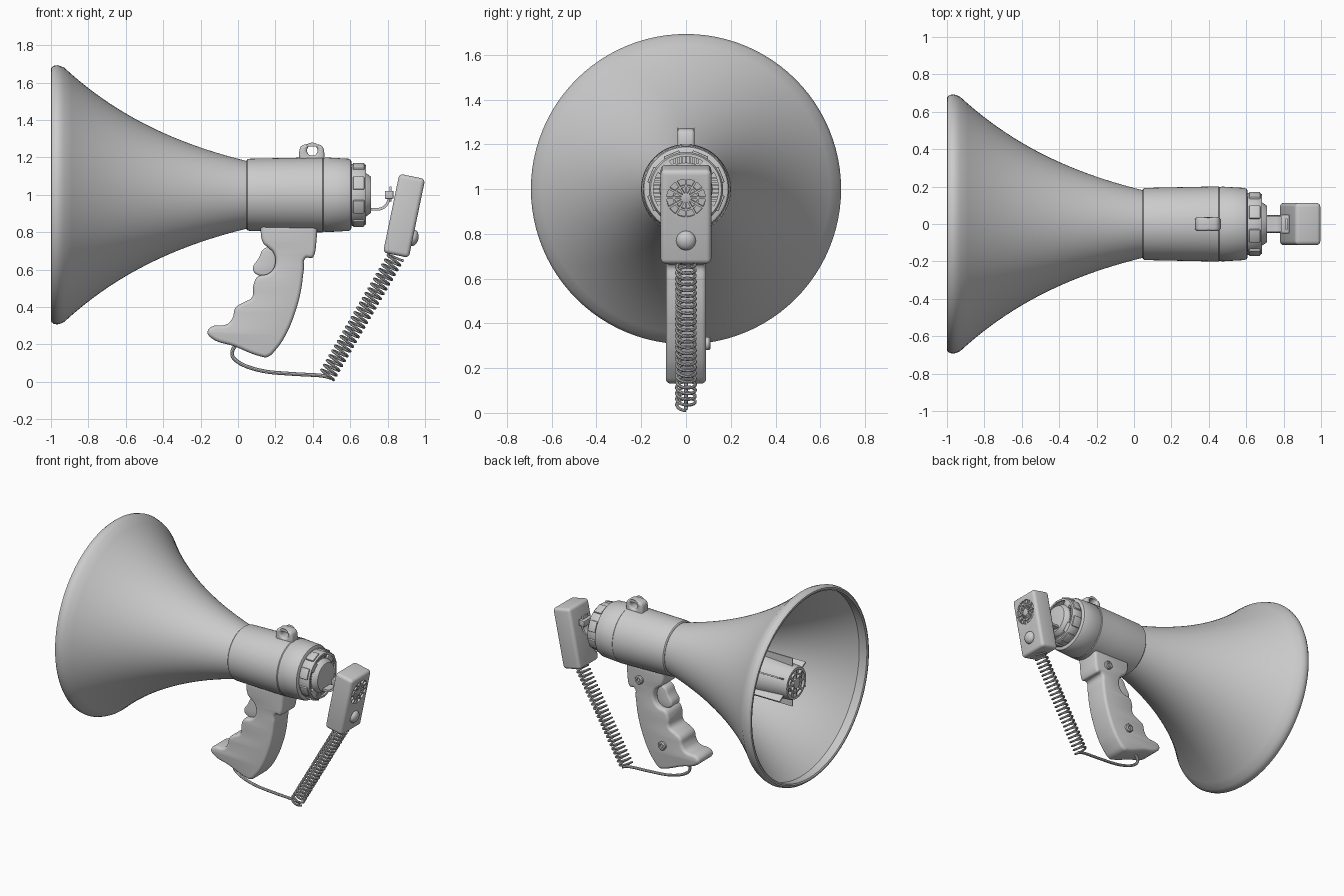
import bpy, bmesh, math
from math import sin, cos, pi, radians
from mathutils import Matrix, Vector

if "Cube" in bpy.data.objects:
    bpy.data.objects.remove(bpy.data.objects["Cube"])

AXIS = Matrix.Translation((0, 0, 1))           # horn axis runs along x at z = 1
MIC = Matrix.Translation((.888, 0, .888)) @ Matrix.Rotation(radians(11.7), 4, 'Y')


def smooth(obj, angle=35):
    bpy.ops.object.select_all(action='DESELECT')
    obj.select_set(True)
    bpy.context.view_layer.objects.active = obj
    bpy.ops.object.shade_smooth_by_angle(angle=radians(angle))
    return obj


def add_mesh(name, bm, mat=Matrix()):
    bmesh.ops.remove_doubles(bm, verts=bm.verts, dist=1e-5)
    bmesh.ops.recalc_face_normals(bm, faces=bm.faces)
    bm.transform(mat)
    me = bpy.data.meshes.new(name)
    bm.to_mesh(me)
    bm.free()
    obj = bpy.data.objects.new(name, me)
    bpy.context.collection.objects.link(obj)
    return smooth(obj)


def lathe(name, profile, mat=AXIS, n=64):
    """Spin an (x, radius) profile round the x axis."""
    bm = bmesh.new()
    vs = [bm.verts.new((x, 0, r)) for x, r in profile]
    es = [bm.edges.new(p) for p in zip(vs, vs[1:])]
    bmesh.ops.spin(bm, geom=vs + es, cent=(0, 0, 0), axis=(1, 0, 0), angle=2 * pi, steps=n)
    return add_mesh(name, bm, mat)


def boxes(name, items, mat=Matrix(), bevel=0, seg=3):
    """Boxes given as (centre, size, roll about x), in one object."""
    bm = bmesh.new()
    for c, s, roll in items:
        m = Matrix.Rotation(roll, 4, 'X') @ Matrix.Translation(c) @ Matrix.Diagonal((*s, 1))
        bmesh.ops.create_cube(bm, size=1, matrix=m)
    if bevel:
        bmesh.ops.bevel(bm, geom=bm.edges[:], offset=bevel, segments=seg, affect='EDGES', profile=.5)
    return add_mesh(name, bm, mat)


def to_mesh(obj):
    bpy.context.collection.objects.link(obj)
    bpy.ops.object.select_all(action='DESELECT')
    obj.select_set(True)
    bpy.context.view_layer.objects.active = obj
    bpy.ops.object.convert(target='MESH')
    obj = bpy.context.view_layer.objects.active
    bm = bmesh.new()
    bm.from_mesh(obj.data)
    bmesh.ops.remove_doubles(bm, verts=bm.verts, dist=1e-4)
    bm.to_mesh(obj.data)
    bm.free()
    return smooth(obj)


def outline(name, loops, half, bevel):
    """Side outline in x-z, thickened along y with rounded edges."""
    cu = bpy.data.curves.new(name, 'CURVE')
    cu.dimensions, cu.fill_mode, cu.resolution_u = '2D', 'BOTH', 5
    cu.extrude, cu.bevel_depth, cu.offset, cu.bevel_resolution = half - bevel, bevel, -bevel, 2
    for pts in loops:
        sp = cu.splines.new('BEZIER')
        sp.bezier_points.add(len(pts) - 1)
        sp.use_cyclic_u = True
        for b, p in zip(sp.bezier_points, pts):
            b.co = (p[0], p[1], 0)
            b.handle_left_type = b.handle_right_type = 'VECTOR' if len(p) > 2 else 'AUTO'
    obj = bpy.data.objects.new(name, cu)
    obj.rotation_euler.x = pi / 2
    return to_mesh(obj)


def wire(name, pts, r):
    cu = bpy.data.curves.new(name, 'CURVE')
    cu.dimensions, cu.bevel_depth, cu.bevel_resolution, cu.use_fill_caps = '3D', r, 2, True
    sp = cu.splines.new('POLY')
    sp.points.add(len(pts) - 1)
    for p, c in zip(sp.points, pts):
        p.co = (*c, 1)
    return to_mesh(bpy.data.objects.new(name, cu))


# Horn: flared shell with rolled rim, closed throat inside
flare = [(.05 - t * .98, .18 * math.exp(1.33 * t)) for t in [i / 24 for i in range(25)]]
rim = [(-.95, .689), (-.965, .693), (-.985, .69), (-.998, .68), (-1, .67), (-.995, .66)]
inner = [(x, r - .015) for x, r in reversed(flare)]
lathe("horn", flare + rim + inner + [(.05, 0)], n=96)

# Driver inside the horn, with fins and spoked grille
lathe("horn_driver", [(-.25, 0), (-.25, .155), (-.4, .15), (-.87, .118), (-.89, .112), (-.89, .095),
                      (-.87, .095), (-.87, 0)], n=48)
boxes("driver_fins", [((-.57, 0, .145), (.58, .01, .06), i * pi / 3) for i in range(6)], AXIS)
boxes("driver_grille_spokes", [((-.88, 0, .05), (.02, .014, .1), i * pi / 4) for i in range(8)], AXIS)
lathe("driver_grille_hub", [(-.87, .035), (-.895, .035), (-.897, .03), (-.897, 0)], n=32)
lathe("driver_grille_ring", [(-.87, .06), (-.888, .06), (-.888, .07), (-.87, .07)], n=48)

# Main body with joint grooves
lathe("body", [(.045, .15), (.045, .184), (.052, .191), (.065, .193), (.3, .198), (.452, .201), (.457, .197),
               (.463, .197), (.468, .2), (.59, .193), (.602, .188), (.607, .178), (.607, 0)], n=72)

# Rear cap: outer ring, louvred floor and raised centre disc
lathe("cap_ring", [(.6, .16), (.61, .166), (.672, .166), (.685, .158), (.685, .145), (.64, .145), (.64, 0)], n=64)
lathe("cap_disc", [(.63, .118), (.68, .118), (.69, .112), (.7, .105), (.71, .098), (.712, .09), (.712, 0)])
boxes("cap_rim_blocks", [((.645, 0, .162), (.06, .075, .02), (i + .5) * pi / 4) for i in range(8)], AXIS, .005, 2)
boxes("cap_vent_ribs", [((.657, (j - 3) * .017, .131), (.034, .008, .036), i * pi / 2)
                        for i in range(4) for j in range(7)], AXIS)
boxes("cap_bridges", [((.66, 0, .131), (.045, .07, .036), (i + .5) * pi / 2) for i in range(4)], AXIS, .004, 2)

# Strap loop on top
ring = [(.397 + .028 * cos(a), 1.237 + .028 * sin(a)) for a in [i * pi / 4 for i in range(8)]]
outline("strap_loop", [[(.328, 1.18, 0), (.46, 1.18, 0), (.46, 1.235), (.45, 1.26), (.425, 1.27), (.365, 1.27),
                        (.338, 1.26), (.328, 1.235)], ring], .038, .014)

# Pistol grip with finger waves
outline("handle", [[(.12, .84, 0), (.425, .84, 0), (.42, .76), (.405, .672), (.395, .662), (.362, .662), (.352, .6),
                    (.335, .48), (.305, .37), (.26, .26), (.205, .175), (.155, .132), (.125, .135), (-.02, .19),
                    (-.145, .236), (-.163, .265), (-.145, .293), (-.055, .31), (-.028, .345), (-.014, .395),
                    (.03, .425), (.075, .452), (.082, .515), (.105, .562), (.165, .58), (.198, .625), (.19, .69),
                    (.165, .715), (.133, .745)]], .09, .02)
outline("trigger", [[(.08, .6), (.11, .66), (.145, .715), (.18, .71), (.203, .64), (.17, .575), (.11, .57)]],
        .05, .012)
# Screws on the back side only
for i, (x, z) in enumerate([(.31, .74), (.125, .31)]):
    m = Matrix.Translation((x, .085, z)) @ Matrix.Rotation(pi / 2, 4, 'Z')
    lathe(f"handle_screw_{i + 1}", [(0, .03), (.018, .03), (.025, .024), (.025, .014), (.012, .014), (.012, 0)], m, 24)

# Hand microphone: rounded box with a cut recess
mic = boxes("microphone", [((0, 0, 0), (.141, .226, .43), 0)], MIC, .022, 4)
GRILLE = MIC @ Matrix.Translation((.0705, 0, .088))
cutter = lathe("recess_cutter", [(-.015, 0), (-.015, .086), (.02, .086), (.02, 0)], GRILLE, 48)
cutter.hide_render = True
mod = mic.modifiers.new("recess", 'BOOLEAN')
mod.operation, mod.object, mod.solver = 'DIFFERENCE', cutter, 'EXACT'
bpy.context.view_layer.objects.active = mic
bpy.ops.object.modifier_apply(modifier="recess")
bpy.data.objects.remove(cutter)
smooth(mic)
boxes("mic_grille_spokes", [((-.008, 0, .05), (.014, .009, .075), i * pi / 6) for i in range(12)], GRILLE)
lathe("mic_grille_hub", [(-.015, .022), (-.001, .022), (0, .018), (0, 0)], GRILLE, 24)
lathe("mic_grille_ring", [(-.015, .05), (-.001, .05), (-.001, .058), (-.015, .058)], GRILLE, 48)
lathe("mic_button", [(.03 * sin(a), .044 * cos(a)) for a in [i * pi / 16 for i in range(9)]],
      MIC @ Matrix.Translation((.07, 0, -.106)), 32)

# Clip holding the microphone to the cap
arc = [(.745 + .055 * sin(a), .985 - .055 * cos(a)) for a in [i * pi / 16 for i in range(9)]]
bm = bmesh.new()
path = [(.69, .93)] + arc + [(.8, 1.0)]
inn = [(.69, .915)] + [(.745 + .068 * sin(i * pi / 16), .983 - .068 * cos(i * pi / 16)) for i in range(9)] + [(.815, 1.0)]
f = bm.faces.new([bm.verts.new((x, -.043, z)) for x, z in path + inn[::-1]])
ext = bmesh.ops.extrude_face_region(bm, geom=[f])
bmesh.ops.translate(bm, verts=[v for v in ext['geom'] if isinstance(v, bmesh.types.BMVert)], vec=(0, .086, 0))
add_mesh("mic_clip_arm", bm)
boxes("mic_clip_block", [((.808, 0, 1.0), (.046, .1, .042), 0)], Matrix(), .004, 2)
boxes("mic_clip_plate", [((.815, 0, 1.005), (.012, .06, .08), 0)], Matrix(), .003, 2)

# Coiled cord from microphone to grip
top, low = Vector((.845, 0, .67)), Vector((.475, 0, .0305))
d = (low - top).normalized()
side, turns, steps = Vector((-d.z, 0, d.x)), 25, 18
coil = []
for i in range(turns * steps + 1):
    a = 2 * pi * i / steps
    coil.append(top.lerp(low, i / (turns * steps)) + .042 * (side * cos(a) + Vector((0, sin(a), 0))))
wire("coiled_cord", coil, .007)
ctrl = [Vector((x, 0, z)) for x, z in [(.53, 0), (.50, .02), (.44, .034), (.3, .042), (.15, .055), (.04, .085),
                                       (-.022, .125), (-.03, .165), (-.01, .2), (.0, .22)]]
lead = []
for i in range(1, len(ctrl) - 2):
    p0, p1, p2, p3 = ctrl[i - 1:i + 3]
    for t in [j / 6 for j in range(6)]:
        lead.append(.5 * (2 * p1 + (p2 - p0) * t + (2 * p0 - 5 * p1 + 4 * p2 - p3) * t * t
                          + (3 * p1 - p0 - 3 * p2 + p3) * t ** 3))
wire("cord_lead", lead + [ctrl[-2]], .01)
